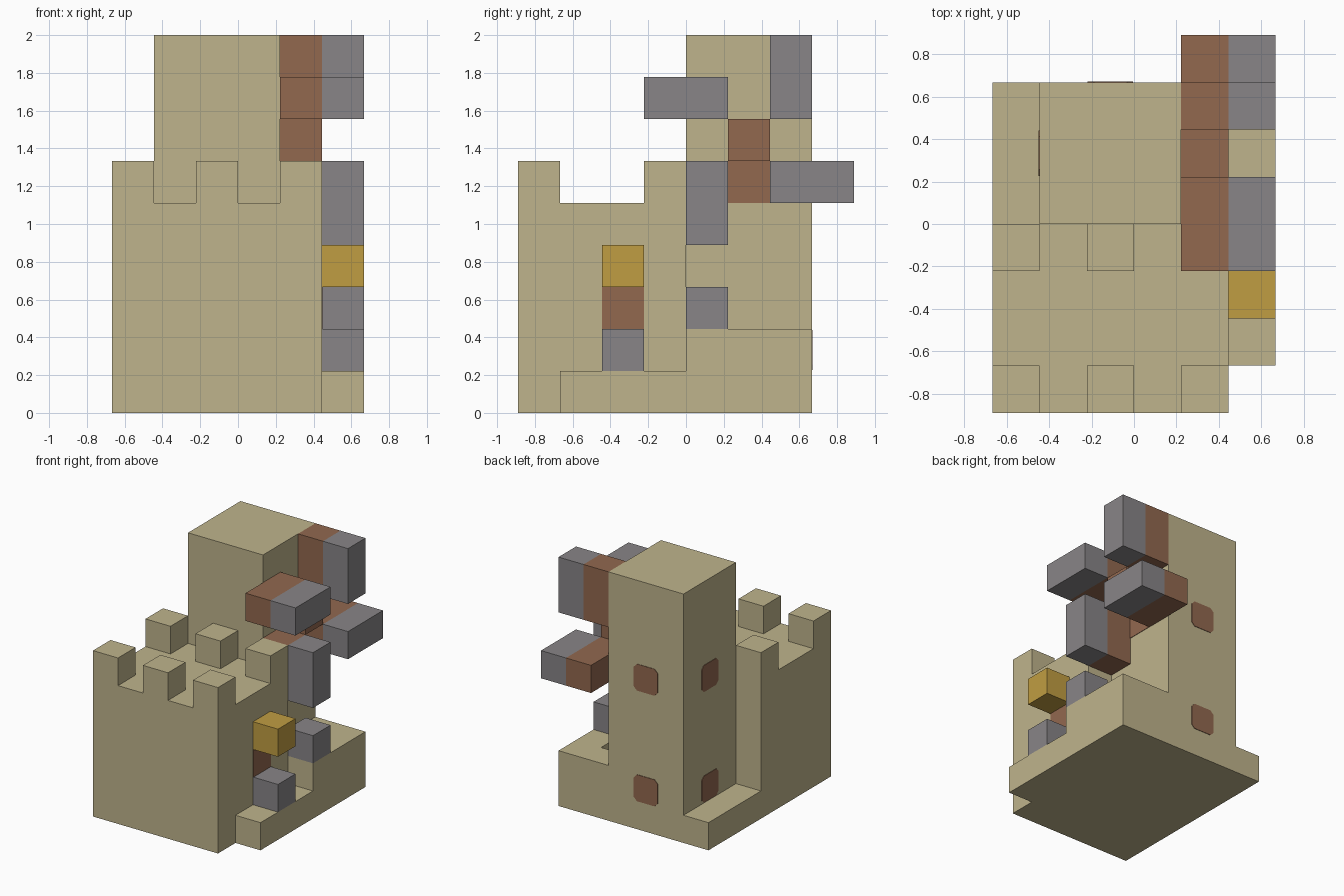
import bpy
import bmesh
from mathutils import Vector

U = 2 / 9  # size of one building block
PLATE = 0.004

if "Cube" in bpy.data.objects:
    bpy.data.objects.remove(bpy.data.objects["Cube"], do_unlink=True)


def material(name, rgb):
    m = bpy.data.materials.new(name)
    m.use_nodes = True
    linear = [((c / 255 + 0.055) / 1.055) ** 2.4 for c in rgb] + [1]
    m.diffuse_color = linear
    m.node_tree.nodes["Principled BSDF"].inputs["Base Color"].default_value = linear
    return m


SAND = material("sandstone", (191, 180, 140))
BROWN = material("brown_wood", (146, 104, 79))
GREY = material("grey_stone", (136, 133, 135))
GOLD = material("gold", (192, 157, 66))


def finish(name, bm, mat):
    me = bpy.data.meshes.new(name)
    bmesh.ops.recalc_face_normals(bm, faces=bm.faces)
    bm.to_mesh(me)
    bm.free()
    me.materials.append(mat)
    ob = bpy.data.objects.new(name, me)
    bpy.context.collection.objects.link(ob)
    return ob


def blocks(name, mat, *spans):
    """One mesh of boxes, each given as (x, y, z) ranges in block units."""
    bm = bmesh.new()
    for span in spans:
        lo = Vector([s[0] for s in span]) * U
        hi = Vector([s[1] for s in span]) * U
        verts = bmesh.ops.create_cube(bm, size=1)["verts"]
        for v in verts:
            v.co = Vector([c * (b - a) + (a + b) / 2 for c, a, b in zip(v.co, lo, hi)])
    return finish(name, bm, mat)


def window(name, axis, wall, across, z, sign, half=0.48, cut=0.13):
    """Thin plate with clipped corners on a wall facing along the axis."""
    k = half - cut
    outline = [(half, k), (k, half), (-k, half), (-half, k),
               (-half, -k), (-k, -half), (k, -half), (half, -k)]
    bm = bmesh.new()
    verts = []
    for a, b in outline:
        flat, up, out = (across + a) * U, (z + b) * U, wall * U
        verts.append(bm.verts.new((out, flat, up) if axis == "x" else (flat, out, up)))
    face = bm.faces.new(verts)
    push = Vector((sign, 0, 0) if axis == "x" else (0, sign, 0)) * PLATE
    ext = bmesh.ops.extrude_face_region(bm, geom=[face])["geom"]
    bmesh.ops.translate(bm, vec=push, verts=[g for g in ext if isinstance(g, bmesh.types.BMVert)])
    return finish(name, bm, BROWN)


# Main masses
blocks("front_keep", SAND, ((-3, 2), (-4, 0), (0, 5)))
blocks("tall_tower", SAND, ((-2, 1), (0, 3), (0, 9)))
blocks("left_ledge", SAND, ((-3, -2), (0, 3), (0, 1)))
blocks("right_step", SAND, ((2, 3), (-3, 0), (0, 1)))

# Right terrace with a small well beside the tower
blocks("right_terrace", SAND,
       ((2, 3), (0, 3), (0, 2)),
       ((1, 2), (0, 1), (0, 2)),
       ((1, 2), (1, 2), (0, 1)),
       ((1, 2), (2, 3), (0, 2)))

# Battlements on the front and back edges of the keep
blocks("battlements", SAND,
       *[((x, x + 1), (y, y + 1), (5, 6)) for x in (-3, -1, 1) for y in (-4, -1)])

# Beams sticking out of the tower, wood inside and stone at the end
BEAMS = {
    "upper_front": ((-1, 1), (7, 8)),
    "upper_back": ((2, 3), (7, 9)),
    "lower_back": ((2, 4), (5, 6)),
    "lower_front": ((0, 1), (4, 6)),
}
for name, (y, z) in BEAMS.items():
    blocks(name + "_beam", BROWN, ((1, 2), y, z))
    blocks(name + "_beam_end", GREY, ((2, 3), y, z))
blocks("middle_beam", BROWN, ((1, 2), (1, 2), (6, 7)))

# Single blocks on the right side
blocks("terrace_block", GREY, ((2, 3), (0, 1), (2, 3)))
blocks("door_step", GREY, ((2, 3), (-2, -1), (1, 2)))
blocks("door_lantern", GOLD, ((2, 3), (-2, -1), (3, 4)))

# Painted panels on the right walls
T = PLATE / U
blocks("door_panel", BROWN, ((2, 2 + T), (-2, -1), (2, 3)))
blocks("tower_panel", BROWN, ((1, 1 + T), (1, 2), (5, 6)))

# Windows on the tower's back and left walls
for level, z in (("lower", 1.5), ("upper", 5.5)):
    window(level + "_back_window", "y", 3, -0.5, z, 1)
    window(level + "_left_window", "x", -2, 1.5, z, -1)
